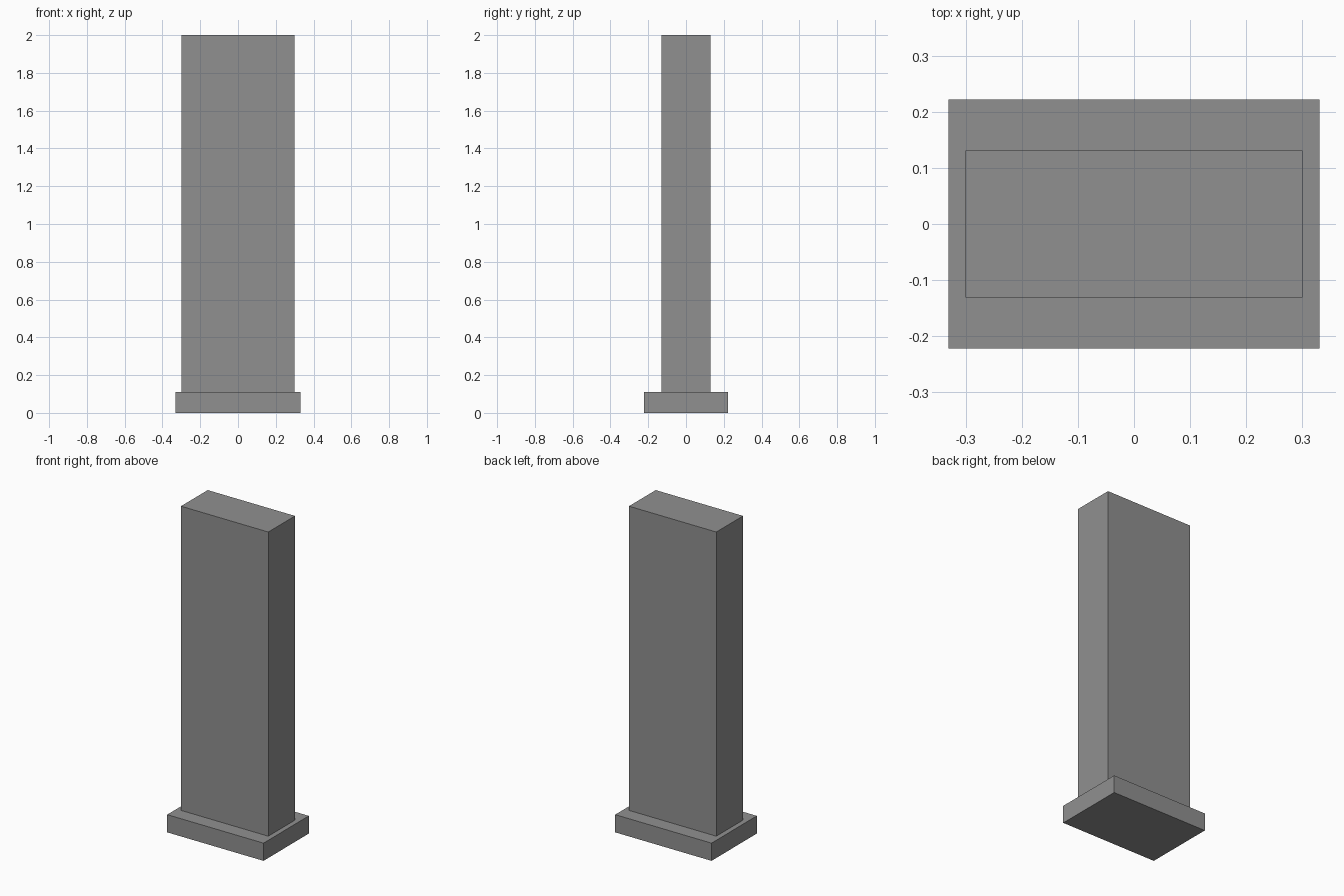
import bpy

if "Cube" in bpy.data.objects:
    bpy.data.objects.remove(bpy.data.objects["Cube"])

# Dark grey surface
dark_grey = bpy.data.materials.new("dark_grey")
dark_grey.diffuse_color = (0.28, 0.28, 0.28, 1)
dark_grey.use_nodes = True
dark_grey.node_tree.nodes["Principled BSDF"].inputs["Base Color"].default_value = dark_grey.diffuse_color


def box(name, width, depth, z0, z1):
    bpy.ops.mesh.primitive_cube_add(size=1, location=(0, 0, (z0 + z1) / 2))
    obj = bpy.context.object
    obj.name = name
    obj.scale = (width, depth, z1 - z0)
    bpy.ops.object.transform_apply(location=False, rotation=False, scale=True)
    obj.data.materials.append(dark_grey)
    return obj


BASE_TOP = 0.11

# Low plinth
box("base_plinth", 0.662, 0.444, 0, BASE_TOP)

# Tall slab standing on the plinth
box("upright_slab", 0.60, 0.262, BASE_TOP, 2.0)
